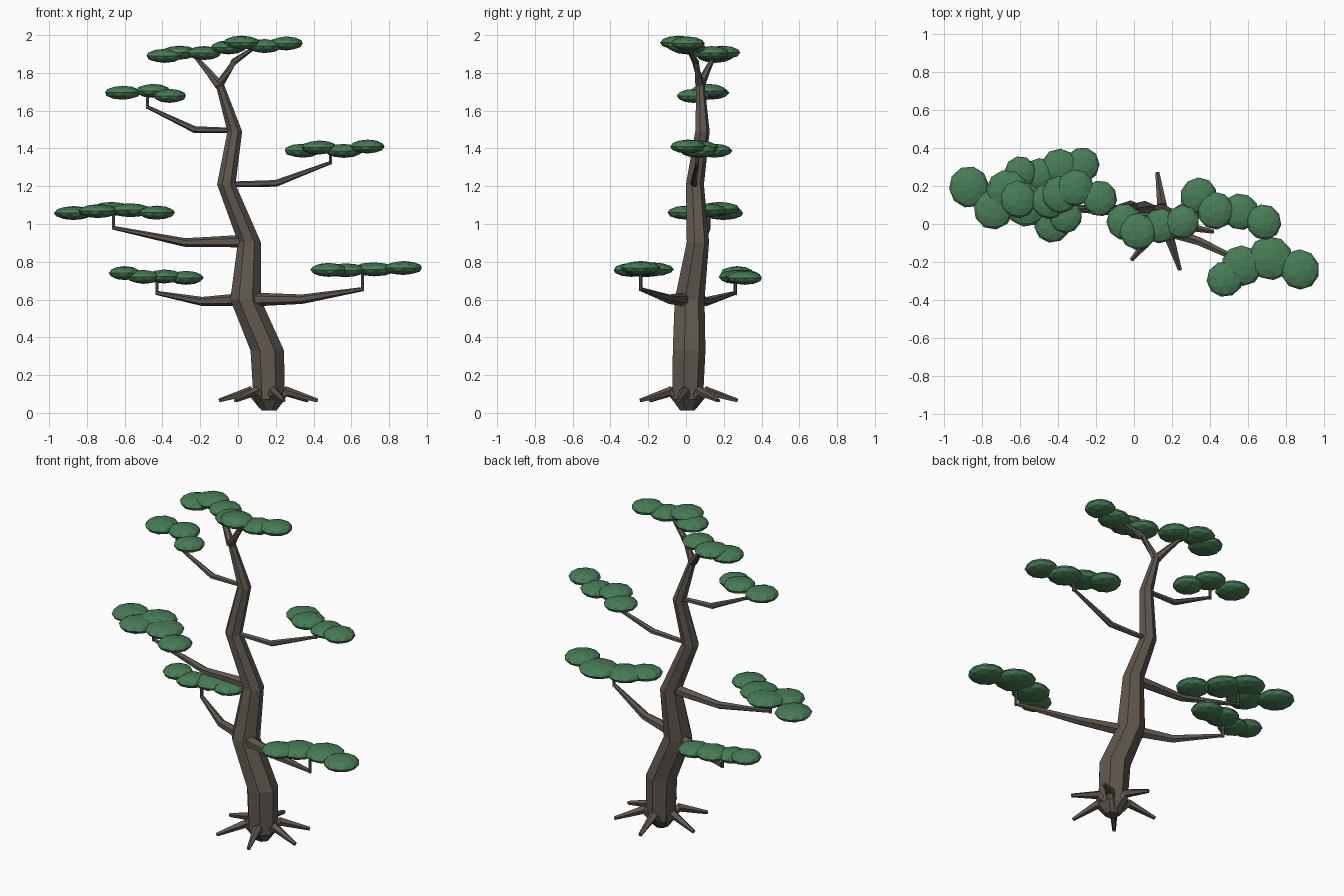
import bpy, bmesh, math, random
from mathutils import Vector, Matrix

random.seed(4)

def material(name, col):
    m = bpy.data.materials.new(name)
    m.diffuse_color = (*col, 1)
    return m

bark = material("bark", (0.115, 0.095, 0.078))
leaf = material("leaf", (0.065, 0.205, 0.095))

def finish(bm, name, mat):
    bmesh.ops.recalc_face_normals(bm, faces=bm.faces)
    me = bpy.data.meshes.new(name)
    bm.to_mesh(me)
    bm.free()
    me.materials.append(mat)
    ob = bpy.data.objects.new(name, me)
    bpy.context.collection.objects.link(ob)

def tube(name, path, sides, flat=False):
    """Tapered faceted tube through (x, y, z, radius) points."""
    bm = bmesh.new()
    pts = [Vector(p[:3]) for p in path]
    rings = []
    for i, p in enumerate(pts):
        t = (pts[min(i + 1, len(pts) - 1)] - pts[max(i - 1, 0)]).normalized()
        if flat:
            t = Vector((0, 0, 1))
        u = Vector((0, 1, 0)) if abs(t.z) > 0.75 else Vector((0, 0, 1))
        u = (u - t * u.dot(t)).normalized()
        v = t.cross(u)
        rings.append([bm.verts.new(p + path[i][3] * (u * math.cos(a) + v * math.sin(a)))
                      for a in (2 * math.pi * k / sides for k in range(sides))])
    for a, b in zip(rings, rings[1:]):
        for k in range(sides):
            j = (k + 1) % sides
            bm.faces.new((a[k], a[j], b[j], b[k]))
    bm.faces.new(rings[0])
    bm.faces.new(rings[-1])
    finish(bm, name, bark)

def foliage(name, blobs):
    """Cluster of flattened faceted blobs given as (x, y, z, radius)."""
    bm = bmesh.new()
    for x, y, z, r in blobs:
        m = (Matrix.Translation((x, y, z)) @ Matrix.Rotation(random.uniform(0, 6.28), 4, 'Z')
             @ Matrix.Diagonal((r, r * 0.96, 0.037, 1)))
        bmesh.ops.create_icosphere(bm, subdivisions=2, radius=1, matrix=m)
    finish(bm, name, leaf)

# Winding trunk
tube("trunk", [(0.165, 0.005, 0.012, 0.04), (0.165, 0.005, 0.07, 0.085), (0.155, 0.012, 0.33, 0.091),
               (0.04, 0.015, 0.6, 0.083), (0.06, 0.06, 0.905, 0.062), (-0.062, 0.045, 1.21, 0.05),
               (-0.017, 0.085, 1.49, 0.04), (-0.1, 0.075, 1.75, 0.022)], 7, True)

# Spreading roots
for i, deg in enumerate((229, 288, 349, 38, 98, 168)):
    c, s = math.cos(math.radians(deg)), math.sin(math.radians(deg))
    tube(f"root_{i + 1}", [(0.16 + c * d, 0.01 + s * d, z, r) for d, z, r in
                           ((0.025, 0.04, 0.03), (0.1, 0.115, 0.026), (0.265, 0.065, 0.011))], 5)

# Branches with upturned twigs
branches = {
    "lower_left": [(0.04, 0.02, 0.6, 0.036), (-0.19, 0.11, 0.59, 0.024), (-0.43, 0.26, 0.635, 0.011), 0.71],
    "lower_right": [(0.05, 0, 0.6, 0.038), (0.34, -0.09, 0.602, 0.025), (0.66, -0.24, 0.655, 0.011), 0.74],
    "middle_left": [(0.06, 0.06, 0.91, 0.034), (-0.28, 0.08, 0.902, 0.023), (-0.66, 0.12, 0.98, 0.01), 1.05],
    "middle_right": [(-0.06, 0.05, 1.21, 0.014), (0.2, 0.04, 1.215, 0.018), (0.49, 0.06, 1.325, 0.009), 1.39],
    "upper_left": [(-0.02, 0.085, 1.495, 0.014), (-0.23, 0.08, 1.5, 0.018), (-0.48, 0.09, 1.62, 0.009), 1.69],
}
for name, (a, b, c, top) in branches.items():
    tube(name + "_branch", [a, b, c], 6)
    tube(name + "_twig", [(*c[:2], c[2] - 0.01, 0.009), (*c[:2], top, 0.009)], 6)

# Forked crown
tube("crown_left_branch", [(-0.1, 0.075, 1.735, 0.026), (-0.16, 0.11, 1.81, 0.018), (-0.23, 0.15, 1.89, 0.01)], 6)
tube("crown_right_branch", [(-0.1, 0.075, 1.735, 0.026), (-0.02, 0.05, 1.86, 0.018), (0.08, 0.01, 1.93, 0.01)], 6)

# Foliage pads
foliage("lower_left_foliage", [(-0.6, 0.27, 0.74, 0.088), (-0.5, 0.26, 0.72, 0.09),
                               (-0.39, 0.3, 0.722, 0.1), (-0.275, 0.31, 0.715, 0.096)])
foliage("lower_right_foliage", [(0.48, -0.29, 0.757, 0.098), (0.57, -0.22, 0.755, 0.11),
                                (0.72, -0.18, 0.76, 0.12), (0.875, -0.24, 0.767, 0.107)])
foliage("middle_left_foliage", [(-0.87, 0.195, 1.058, 0.11), (-0.74, 0.08, 1.068, 0.11),
                                (-0.67, 0.18, 1.08, 0.11), (-0.57, 0.1, 1.073, 0.115),
                                (-0.43, 0.0, 1.06, 0.1)])
foliage("middle_right_foliage", [(0.34, 0.15, 1.388, 0.098), (0.43, 0.07, 1.405, 0.1),
                                 (0.56, 0.065, 1.387, 0.1), (0.685, 0.01, 1.41, 0.095)])
foliage("upper_left_foliage", [(-0.61, 0.13, 1.695, 0.1), (-0.45, 0.12, 1.705, 0.095),
                               (-0.36, 0.04, 1.678, 0.09)])
foliage("crown_left_foliage", [(-0.39, 0.155, 1.89, 0.1), (-0.31, 0.19, 1.907, 0.1),
                               (-0.18, 0.135, 1.905, 0.095)])
foliage("crown_right_foliage", [(-0.05, 0.01, 1.935, 0.098), (0.02, -0.04, 1.96, 0.1),
                                (0.14, -0.01, 1.942, 0.095), (0.255, 0.01, 1.956, 0.092)])
